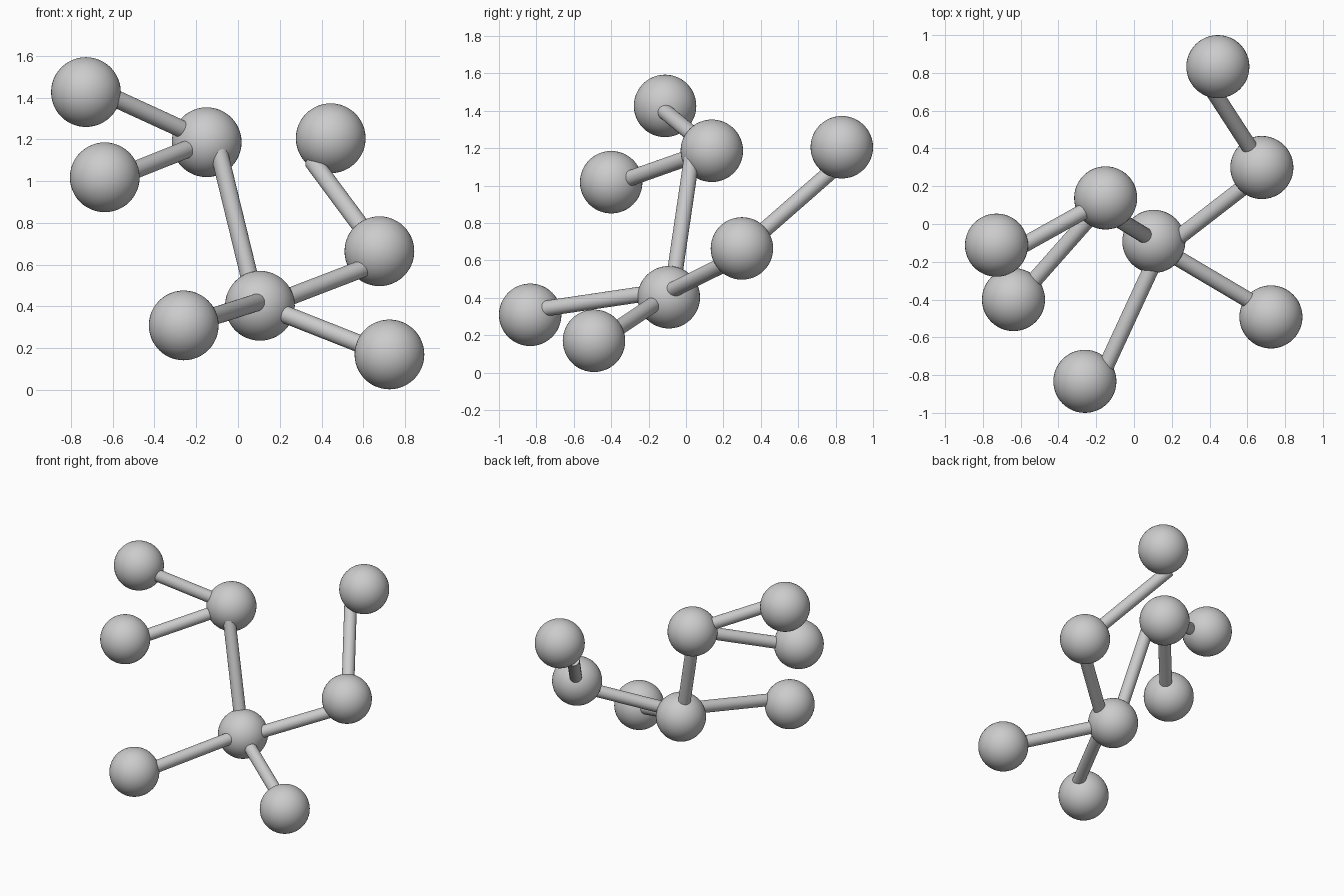
import bpy
from mathutils import Vector

if "Cube" in bpy.data.objects:
    bpy.data.objects.remove(bpy.data.objects["Cube"])

BALL_R = 0.167
STICK_R = 0.042


def ball(name, loc):
    bpy.ops.mesh.primitive_uv_sphere_add(segments=48, ring_count=24, radius=BALL_R, location=loc)
    ob = bpy.context.object
    ob.name = name
    bpy.ops.object.shade_smooth()


def stick(name, p, q, ext_p=0.07, ext_q=0.07):
    # cylinder along p-q, with each end sunk further into its ball
    p, q = Vector(p), Vector(q)
    d = (q - p).normalized()
    p, q = p - d * ext_p, q + d * ext_q
    bpy.ops.mesh.primitive_cylinder_add(vertices=32, radius=STICK_R, depth=(q - p).length,
                                        location=(p + q) / 2)
    ob = bpy.context.object
    ob.name = name
    ob.rotation_euler = d.to_track_quat('Z', 'Y').to_euler()
    bpy.ops.object.shade_smooth_by_angle()


# balls
balls = {
    "hub_ball": (0.105, -0.092, 0.403),
    "upper_left_ball": (-0.15, 0.138, 1.186),
    "left_high_ball": (-0.728, -0.112, 1.426),
    "left_low_ball": (-0.638, -0.40, 1.018),
    "back_top_ball": (0.444, 0.833, 1.205),
    "right_ball": (0.677, 0.299, 0.664),
    "front_ball": (-0.26, -0.833, 0.309),
    "front_right_ball": (0.725, -0.492, 0.17),
}
for name, loc in balls.items():
    ball(name, loc)

# connecting sticks, slightly off the ball centres
stick("upright_stick", (0.05, -0.056, 0.56), (-0.084, 0.025, 1.11))
stick("right_stick", (0.25, -0.06, 0.448), (0.586, 0.20, 0.577))
stick("back_stick", (0.61, 0.41, 0.755), (0.36, 0.795, 1.092), 0.07, 0)
stick("front_right_stick", (0.23, -0.18, 0.36), (0.585, -0.39, 0.22))
stick("front_stick", (0.085, -0.249, 0.417), (-0.14, -0.735, 0.345))
stick("left_high_stick", (-0.26, 0.07, 1.245), (-0.565, -0.10, 1.385))
stick("left_low_stick", (-0.25, 0.016, 1.15), (-0.526, -0.296, 1.04))
